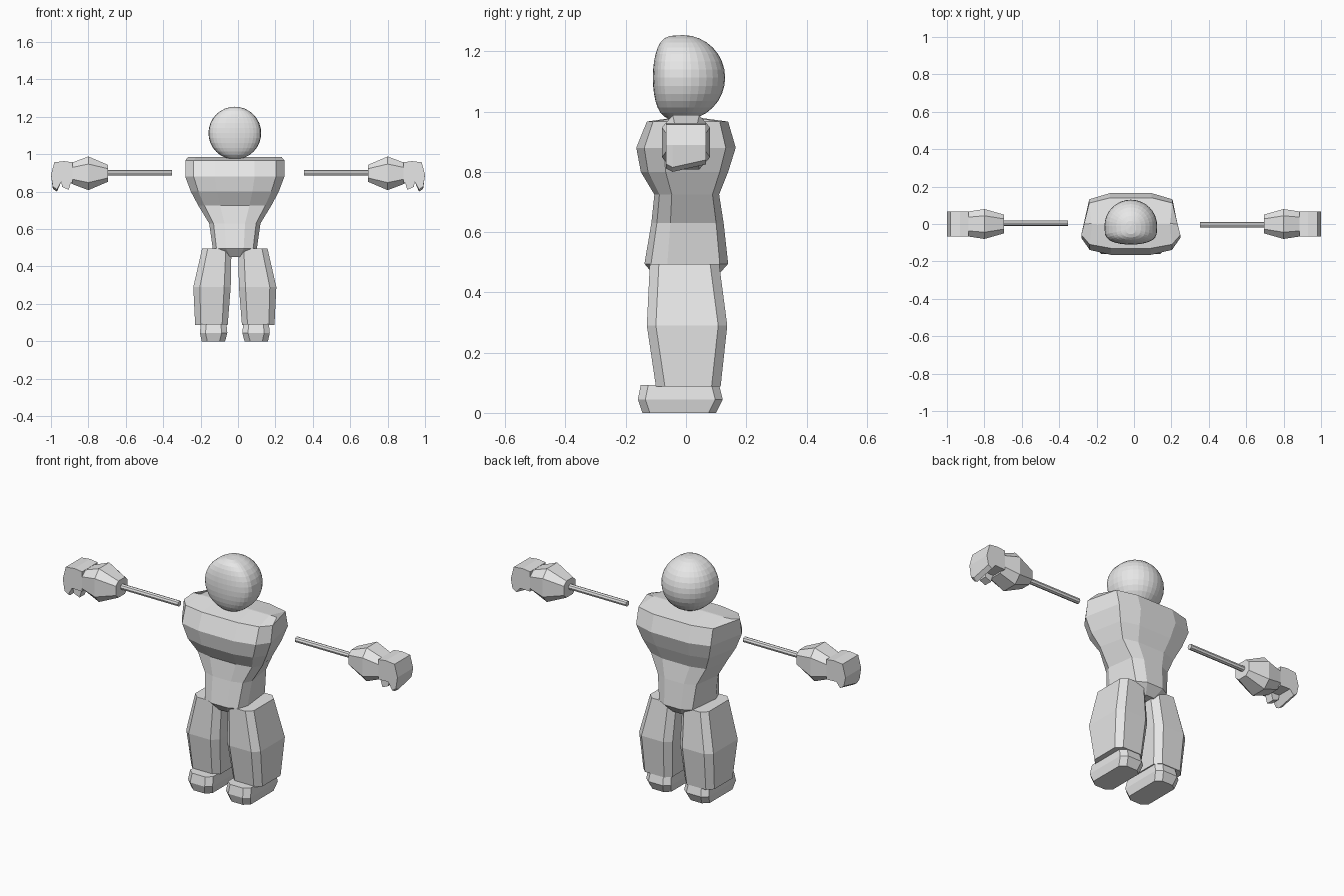
import bpy, bmesh, math
from mathutils import Vector

cube = bpy.data.objects.get("Cube")
if cube:
    bpy.data.objects.remove(cube)

grey = bpy.data.materials.new("plain grey")
grey.use_nodes = True
colour = (0.8, 0.8, 0.8, 1)
grey.diffuse_color = colour
grey.node_tree.nodes["Principled BSDF"].inputs["Base Color"].default_value = colour

BODY_X = -0.017  # the body's own middle


def finish(name, bm):
    bmesh.ops.recalc_face_normals(bm, faces=bm.faces)
    mesh = bpy.data.meshes.new(name)
    bm.to_mesh(mesh)
    bm.free()
    mesh.materials.append(grey)
    obj = bpy.data.objects.new(name, mesh)
    bpy.context.collection.objects.link(obj)
    return obj


def loft(name, rings):
    """Skin a stack of equal rings and cap both ends."""
    bm = bmesh.new()
    loops = [[bm.verts.new(p) for p in ring] for ring in rings]
    n = len(loops[0])
    for a, b in zip(loops, loops[1:]):
        for i in range(n):
            j = (i + 1) % n
            bm.faces.new((a[i], a[j], b[j], b[i]))
    bm.faces.new(loops[0])
    bm.faces.new(loops[-1])
    return finish(name, bm)


def chamfered(x0, x1, y0, y1, z, cx, cy):
    """Rectangle with cut corners at height z."""
    return [(x0 + cx, y0, z), (x1 - cx, y0, z), (x1, y0 + cy, z), (x1, y1 - cy, z),
            (x1 - cx, y1, z), (x0 + cx, y1, z), (x0, y1 - cy, z), (x0, y0 + cy, z)]


def mirror_x(ring, side, middle):
    return [(middle + side * x, y, z) for x, y, z in ring]


# Torso: one outline scaled through the levels (z, half width, front, back)
half = [(0.4, -1), (0.83, -0.84), (1, -0.45), (0.84, 0.8), (0.42, 1)]
outline = half + [(0, 1.0)] + [(-x, y) for x, y in reversed(half)] + [(0, -1)]
levels = [(0.45, 0.06, 0.10, 0.10), (0.495, 0.118, 0.138, 0.14),
          (0.63, 0.137, 0.115, 0.125), (0.725, 0.195, 0.105, 0.11),
          (0.80, 0.235, 0.15, 0.14), (0.88, 0.265, 0.165, 0.165),
          (0.967, 0.265, 0.13, 0.14), (0.985, 0.25, 0.004, 0.004)]
loft("torso", [[(BODY_X + x * w, y * (f if y < 0 else b), z) for x, y in outline]
               for z, w, f, b in levels])

# Head: ball with a flattened face
bm = bmesh.new()
bmesh.ops.create_uvsphere(bm, u_segments=32, v_segments=16, radius=1)
for v in bm.verts:
    y = v.co.y
    depth = -0.10 * math.sqrt(-y) if y < -1e-5 else 0.14 * y
    v.co = Vector((BODY_X + 0.141 * v.co.x, depth - 0.01, 1.113 + 0.141 * v.co.z))
finish("head", bm)

for side, word in ((1, "left"), (-1, "right")):
    # Leg, widest around the knee
    leg = [chamfered(0.038, 0.212, -0.10, 0.115, 0.088, 0.03, 0.03),
           chamfered(0.022, 0.222, -0.13, 0.137, 0.29, 0.035, 0.03),
           chamfered(0.018, 0.175, -0.12, 0.11, 0.495, 0.03, 0.03)]
    loft(word + "_leg", [mirror_x(r, side, BODY_X) for r in leg])

    # Foot, block with a bulging middle
    foot = [chamfered(0.052, 0.177, -0.145, 0.10, 0, 0.03, 0.025),
            chamfered(0.04, 0.187, -0.16, 0.122, 0.045, 0.03, 0.025),
            chamfered(0.045, 0.182, -0.15, 0.11, 0.093, 0.03, 0.025)]
    loft(word + "_foot", [mirror_x(r, side, BODY_X) for r in foot])

    # Thin arm rod
    angles = [math.tau * i / 8 for i in range(8)]
    rod = [[(x, -0.005 * side + 0.015 * math.cos(a), 0.9 + 0.015 * math.sin(a))
            for a in angles] for x in (0.353, 0.70)]
    loft(word + "_arm", [mirror_x(r, side, 0) for r in rod])

    # Flared cuff behind the fist: (x, half depth, half height)
    cuff = [[(x, y, z + 0.898) for y, z, _ in chamfered(-d, d, -h, h, 0, d * 0.45, h * 0.45)]
            for x, d, h in ((0.695, 0.05, 0.045), (0.80, 0.08, 0.09), (0.89, 0.066, 0.056))]
    loft(word + "_cuff", [mirror_x(r, side, 0) for r in cuff])

    # Hand with fingers curled down
    hook = [(0.885, 0.85), (0.885, 0.957), (0.93, 0.963), (0.982, 0.957),
            (1.0, 0.89), (0.99, 0.815), (0.968, 0.80), (0.945, 0.852)]
    hand = [[(x, y, z + (lift if z < 0.83 else 0)) for x, z in hook]
            for y, lift in ((-0.067, 0.012), (-0.045, 0), (0.067, 0.025))]
    loft(word + "_hand", [mirror_x(r, side, 0) for r in hand])

    # Thumb
    thumb_side = [(0.89, 0.86), (0.905, 0.81), (0.94, 0.825), (0.948, 0.87)]
    thumb = [[(x, y, z) for x, z in thumb_side] for y in (-0.06, -0.015)]
    loft(word + "_thumb", [mirror_x(r, side, 0) for r in thumb])
